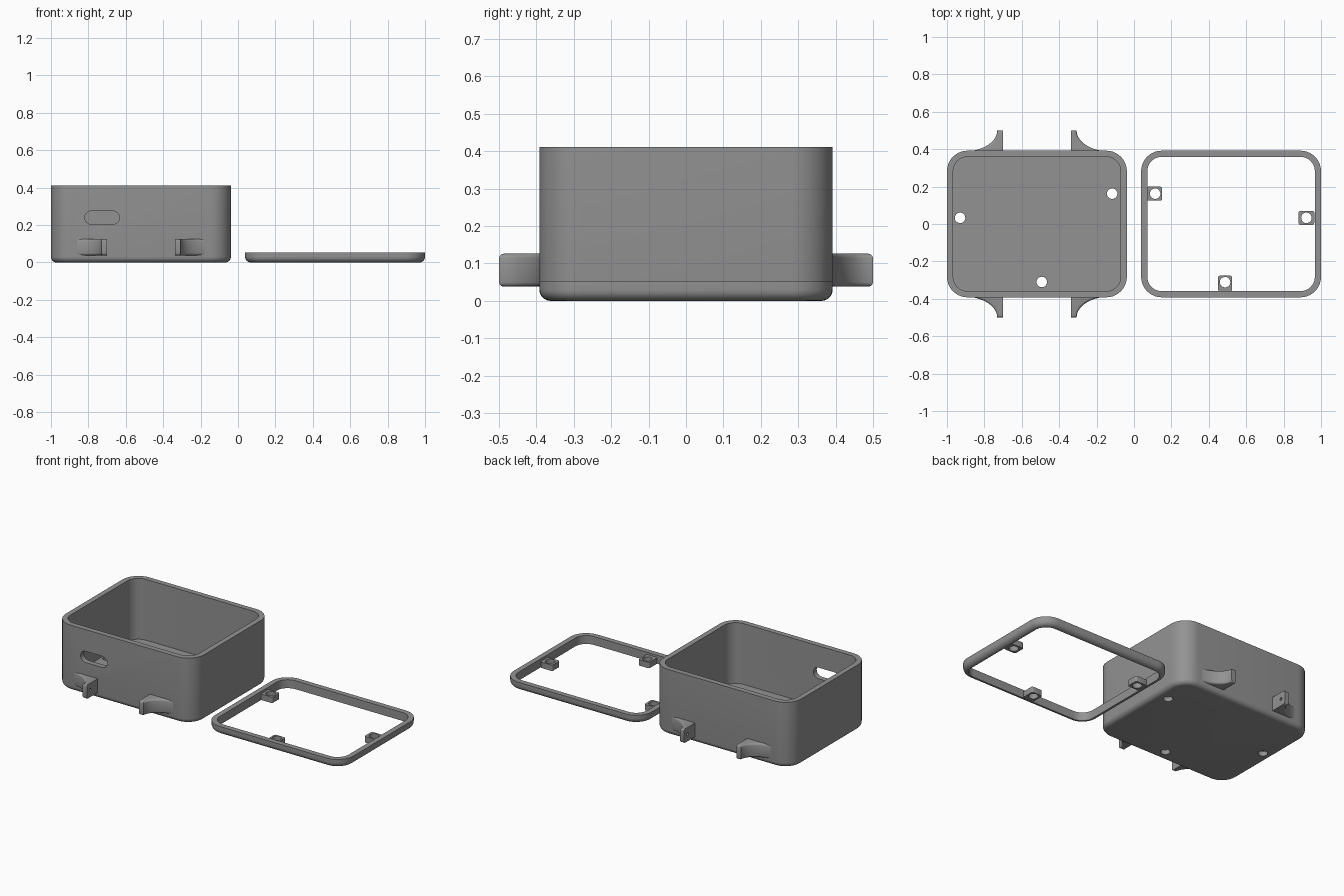
import bpy, bmesh, math
from mathutils import Matrix

if "Cube" in bpy.data.objects:
    bpy.data.objects.remove(bpy.data.objects["Cube"])

grey = bpy.data.materials.new("mid grey")
grey.diffuse_color = (0.29, 0.29, 0.29, 1)
grey.use_nodes = True
grey.node_tree.nodes["Principled BSDF"].inputs["Base Color"].default_value = grey.diffuse_color

HX, HY, R, WALL = 0.481, 0.392, 0.11, 0.033   # half sizes, corner radius, wall
EDGE = 0.03                                  # rounding of the lower rim


def finish(name, bm):
    bmesh.ops.recalc_face_normals(bm, faces=bm.faces)
    me = bpy.data.meshes.new(name)
    bm.to_mesh(me)
    bm.free()
    me.materials.append(grey)
    ob = bpy.data.objects.new(name, me)
    bpy.context.collection.objects.link(ob)
    return ob


def activate(ob):
    bpy.ops.object.select_all(action='DESELECT')
    ob.select_set(True)
    bpy.context.view_layer.objects.active = ob


def smooth(ob):
    activate(ob)
    bpy.ops.object.shade_smooth_by_angle(angle=math.radians(35))


def cut(ob, cutter):
    activate(ob)
    m = ob.modifiers.new("cut", 'BOOLEAN')
    m.operation, m.solver, m.object = 'DIFFERENCE', 'EXACT', cutter
    bpy.ops.object.modifier_apply(modifier=m.name)
    bpy.data.objects.remove(cutter)


def drill(ob, pos, r, depth, axis='Z'):
    bm = bmesh.new()
    rot = Matrix.Rotation(math.pi / 2, 4, 'Y') if axis == 'X' else Matrix()
    bmesh.ops.create_cone(bm, cap_ends=True, segments=32, radius1=r, radius2=r,
                          depth=depth, matrix=Matrix.Translation(pos) @ rot)
    cut(ob, finish("cutter", bm))


def outline(bm, cx, inset, z, n=10):
    """One rounded rectangle loop of vertices."""
    r = R - inset
    loop = []
    for k, (sx, sy) in enumerate([(1, 1), (-1, 1), (-1, -1), (1, -1)]):
        for i in range(n + 1):
            a = math.pi / 2 * (k + i / n)
            loop.append(bm.verts.new((cx + sx * (HX - R) + r * math.cos(a),
                                      sy * (HY - R) + r * math.sin(a), z)))
    return loop


def shell(name, cx, height, floor):
    """Wall with a rounded lower edge; floor=None leaves it open."""
    bm = bmesh.new()
    prof = [(EDGE * (1 - math.sin(a)), EDGE * (1 - math.cos(a)))
            for a in [math.pi / 2 * i / 6 for i in range(7)]]
    prof = prof[::-1]                          # from side wall down to the base
    prof = [(0, height)] + [(EDGE - d, EDGE - z) for d, z in prof]
    prof = [(0, height)] + [(EDGE * (1 - math.cos(t)), EDGE * (1 - math.sin(t)))
                            for t in [math.pi / 2 * i / 6 for i in range(7)]]
    prof = [(WALL, floor or 0), (WALL, height)] + prof
    loops = [outline(bm, cx, d, z) for d, z in prof]
    pairs = list(zip(loops, loops[1:]))
    if floor is None:
        pairs.append((loops[-1], loops[0]))
    else:
        bm.faces.new(loops[0])
        bm.faces.new(loops[-1])
    for a, b in pairs:
        for i in range(len(a)):
            j = (i + 1) % len(a)
            bm.faces.new((a[i], a[j], b[j], b[i]))
    return finish(name, bm)


# Case body with floor screw holes and a front slot
CX = -0.519
case = shell("case_body", CX, 0.412, 0.03)
for x, y in [(-0.93, 0.033), (-0.117, 0.162), (-0.493, -0.31)]:
    drill(case, (x, y, 0.02), 0.028, 0.1)

bm = bmesh.new()
pts = []
for i in range(26):
    a = -math.pi / 2 + math.pi * (i if i < 13 else i - 1) / 12
    side = 0.058 if i < 13 else -0.058
    pts.append(bm.verts.new((-0.727 + side + 0.035 * math.cos(a), -0.45,
                             0.24 + 0.035 * math.sin(a))))
f = bm.faces.new(pts)
ext = bmesh.ops.extrude_face_region(bm, geom=[f])
bmesh.ops.translate(bm, vec=(0, 0.15, 0),
                    verts=[v for v in ext["geom"] if isinstance(v, bmesh.types.BMVert)])
cut(case, finish("slot_cutter", bm))
smooth(case)

# Four strap lugs with a concave outer flank and a pin hole
for sx, xn in [(-1, "left"), (1, "right")]:
    for sy, yn in [(-1, "front"), (1, "back")]:
        bm = bmesh.new()
        prof = [(0.182, 0.372), (0.182, 0.5), (0.212, 0.5)]
        prof += [(0.39 - 0.178 * math.sin(t), 0.388 + 0.112 * (1 - math.cos(t)) ** 1.0)
                 for t in [math.pi / 2 * (1 - i / 12) for i in range(1, 13)]]
        prof.append((0.39, 0.372))
        vs = [bm.verts.new((CX + sx * x, sy * y, 0.038)) for x, y in prof]
        f = bm.faces.new(vs)
        ext = bmesh.ops.extrude_face_region(bm, geom=[f])
        bmesh.ops.translate(bm, vec=(0, 0, 0.088),
                            verts=[v for v in ext["geom"] if isinstance(v, bmesh.types.BMVert)])
        # Round the upper and lower borders of the end and flank
        rim = [e for e in bm.edges
               if abs(e.verts[0].co.z - e.verts[1].co.z) < 1e-5
               and min(abs(v.co.y) for v in e.verts) > 0.38
               and max(abs(v.co.x - CX) for v in e.verts) > 0.19]
        bmesh.ops.bevel(bm, geom=rim, offset=0.012, segments=3, profile=0.5,
                        affect='EDGES', clamp_overlap=True)
        lug = finish(f"strap_lug_{yn}_{xn}", bm)
        drill(lug, (CX + sx * 0.182, sy * 0.465, 0.082), 0.009, 0.04, 'X')
        smooth(lug)

# Lid frame lying beside the case
frame = shell("lid_frame", 0.519, 0.053, None)
smooth(frame)

# Screw tabs inside the frame
for i, (x, y, w, d) in enumerate([(0.109, 0.162, 0.084, 0.075),
                                  (0.922, 0.033, 0.084, 0.075),
                                  (0.487, -0.318, 0.075, 0.084)]):
    bm = bmesh.new()
    bmesh.ops.create_cube(bm, size=1, matrix=Matrix.Translation((x, y, 0.0205))
                          @ Matrix.Diagonal((w, d, 0.037, 1)))
    bmesh.ops.bevel(bm, geom=[e for e in bm.edges
                              if abs(e.verts[0].co.z - e.verts[1].co.z) > 0.01],
                    offset=0.01, segments=3, profile=0.5, affect='EDGES')
    tab = finish(f"screw_tab_{i + 1}", bm)
    drill(tab, (x + (0.004 if i == 0 else 0), y + (0.007 if i == 2 else 0), 0.02), 0.028, 0.1)
    smooth(tab)
